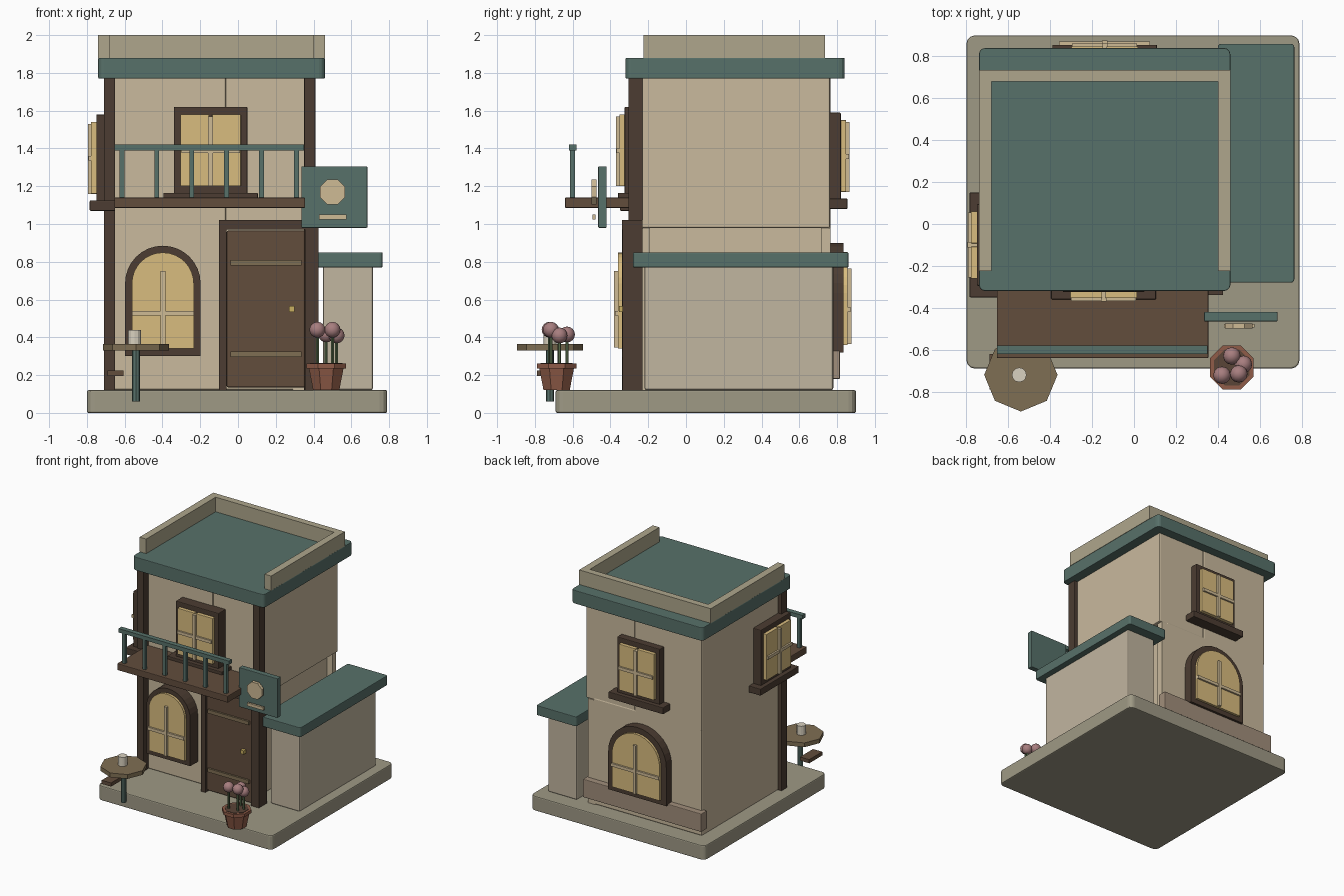
import bpy, bmesh
from math import pi, cos, sin, radians
from mathutils import Matrix, Vector

if "Cube" in bpy.data.objects:
    bpy.data.objects.remove(bpy.data.objects["Cube"])


def material(name, hexa):
    lin = [(int(hexa[i:i + 2], 16) / 255) ** 2.2 for i in (0, 2, 4)]
    m = bpy.data.materials.new(name)
    m.diffuse_color = (*lin, 1)
    m.use_nodes = True
    m.node_tree.nodes["Principled BSDF"].inputs["Base Color"].default_value = m.diffuse_color
    return m


WALL = material("plaster", "C8B89C")
ANNEX = material("pale_plaster", "C0B49E")
STONE = material("stone", "9D9884")
CAP = material("parapet_stone", "ADA58B")
LEDGE = material("ledge_stone", "A08D7A")
WOOD = material("wood", "624E3F")
DARK = material("dark_wood", "4D3F35")
GREEN = material("green_paint", "587069")
GLASS = material("warm_glass", "D8BB7E")
CREAM = material("cream", "CDB994")
TABLE = material("table_wood", "7E6E54")
CLAY = material("clay", "8F5D4A")
SOIL = material("soil", "5A463A")
STEM = material("stem", "55684A")
PETAL = material("petal", "A67D7E")
BRASS = material("brass", "C9AE62")
CUP = material("cup", "D8D0BE")


def finish(name, bm, mat, M=None, bevel=0):
    if M:
        bm.transform(M)
    bmesh.ops.recalc_face_normals(bm, faces=bm.faces)
    me = bpy.data.meshes.new(name)
    bm.to_mesh(me)
    bm.free()
    me.materials.append(mat)
    ob = bpy.data.objects.new(name, me)
    bpy.context.collection.objects.link(ob)
    if bevel:
        b = ob.modifiers.new("bevel", 'BEVEL')
        b.width, b.segments = bevel, 2
    return ob


def box(name, x, y, z, mat, bevel=0, M=None, round_corners=0):
    bm = bmesh.new()
    bmesh.ops.create_cube(bm, size=1)
    for v in bm.verts:
        v.co = Vector([a[0] if c < 0 else a[1] for a, c in zip((x, y, z), v.co)])
    if round_corners:
        vertical = [e for e in bm.edges if abs(e.verts[0].co.z - e.verts[1].co.z) > 1e-4]
        bmesh.ops.bevel(bm, geom=vertical, offset=round_corners, segments=3,
                        profile=0.5, affect='EDGES')
    return finish(name, bm, mat, M, bevel)


def cyl(name, x, y, z, r, mat, n=8, r2=None, turn=0):
    bm = bmesh.new()
    bmesh.ops.create_cone(bm, cap_ends=True, segments=n, radius1=r,
                          radius2=r if r2 is None else r2, depth=z[1] - z[0])
    return finish(name, bm, mat, Matrix.Translation((x, y, sum(z) / 2)) @ Matrix.Rotation(turn, 4, 'Z'))


def arch(name, w, z0, z1, y, mat, M):
    # upright arch slab, half width w
    bm = bmesh.new()
    pts = [(-w, z0), (w, z0)] + [(w * cos(pi * i / 16), z1 - w + w * sin(pi * i / 16)) for i in range(17)]
    f = bm.faces.new([bm.verts.new((px, y[1], pz)) for px, pz in pts])
    r = bmesh.ops.extrude_face_region(bm, geom=[f])
    for v in r["geom"]:
        if isinstance(v, bmesh.types.BMVert):
            v.co.y = y[0]
    return finish(name, bm, mat, M)


def facing(x, y, angle):
    # local frame: -y points out of the wall
    return Matrix.Translation((x, y, 0)) @ Matrix.Rotation(radians(angle), 4, 'Z')


def square_window(name, M, z):
    box(name + "_frame", (-.195, .195), (-.07, .03), (z, z + .48), DARK, .006, M)
    box(name + "_sill", (-.25, .25), (-.105, .03), (z - .03, z + .025), DARK, .005, M)
    for side, x in (("left", (-.16, -.008)), ("right", (.008, .16))):
        box(f"{name}_{side}_pane", x, (-.098, -.05), (z + .06, z + .44), GLASS, .003, M)
    box(name + "_upright_bar", (-.013, .013), (-.115, -.06), (z + .06, z + .43), CREAM, 0, M)
    box(name + "_cross_bar", (-.155, .155), (-.112, -.06), (z + .235, z + .26), CREAM, 0, M)


def arch_window(name, M, w, z0, z1):
    t = .036 * w / .2
    arch(name + "_frame", w, z0, z1, (-.085, .03), DARK, M)
    arch(name + "_pane", w - t, z0 + .04, z1 - t, (-.105, -.06), GLASS, M)
    box(name + "_upright_bar", (-.013, .013), (-.125, -.08), (z0 + .045, z1 - .135), CREAM, 0, M)
    box(name + "_cross_bar", (t - w, w - t), (-.12, -.08), (z0 + .215, z0 + .24), CREAM, 0, M)


# base and walls
box("base", (-.8, .79), (-.69, .9), (0, .12), STONE, .008, None, .04)
box("lower_wall", (-.68, .31), (-.24, .765), (.12, 1.0), WALL, .012)
box("lower_back_wall", (.29, .36), (.715, .765), (.12, .98), WALL)
box("lower_front_wall", (.29, .36), (-.24, -.19), (.12, .98), WALL)
box("upper_wall_left", (-.68, -.065), (-.24, .765), (.98, 1.78), WALL, .008)
box("upper_wall_right", (-.065, .38), (-.235, .762), (.98, 1.78), WALL, .008)
box("back_ledge", (-.71, .37), (.74, .815), (.18, .33), LEDGE, .005)

# side annex
box("annex_wall", (.45, .715), (-.22, .78), (.12, .78), ANNEX, .012)
box("annex_roof", (.40, .765), (-.28, .86), (.77, .85), GREEN, .005, None, .015)

# roof and parapet
box("roof_slab", (-.74, .46), (-.32, .84), (1.77, 1.88), GREEN, .005, None, .03)
for side, x in (("left", (-.74, -.68)), ("right", (.40, .46))):
    box(f"parapet_{side}", x, (-.225, .735), (1.88, 2), CAP)
box("parapet_back", (-.68, .40), (.68, .735), (1.88, 2), CAP)

# corner posts and door
box("post_left", (-.71, -.65), (-.305, -.23), (.12, 1.78), DARK, .004)
box("post_right", (.35, .41), (-.305, -.23), (.12, 1.78), DARK, .004)
box("door_jamb_left", (-.10, -.06), (-.34, -.23), (.12, 1.0), DARK)
box("door_jamb_right", (.355, .425), (-.335, -.23), (.12, .98), DARK)
box("door_lintel", (-.10, .425), (-.34, -.23), (.97, 1.02), DARK)
box("door", (-.06, .355), (-.325, -.23), (.135, .965), WOOD, .008)
for name, z in (("lower", .295), ("upper", .78)):
    box(f"door_strap_{name}", (-.04, .335), (-.34, -.31), (z, z + .03), TABLE)
box("door_knob", (.27, .30), (-.355, -.31), (.535, .565), BRASS)

# windows
arch_window("front_arch_window", facing(-.398, -.255, 0), .2, .30, .885)
square_window("front_window", facing(-.145, -.255, 0), 1.14)
arch_window("back_arch_window", facing(-.14, .75, 180), .265, .32, .90)
square_window("back_window", facing(-.14, .75, 180), 1.11)
square_window("left_window", facing(-.68, -.10, -90), 1.10)

# balcony
box("balcony_floor", (-.655, .355), (-.64, -.24), (1.085, 1.14), WOOD, .005)
box("balcony_rail", (-.655, .35), (-.62, -.58), (1.388, 1.42), GREEN)
for i in range(6):
    x = -.615 + .185 * i
    box(f"baluster_{i + 1}", (x - .013, x + .013), (-.613, -.587), (1.14, 1.39), GREEN)

# hanging sign
box("sign_board", (.335, .685), (-.465, -.42), (.98, 1.305), GREEN, .004)
bm = bmesh.new()
bmesh.ops.create_cone(bm, cap_ends=True, segments=8, radius1=.072, radius2=.072, depth=.025)
finish("sign_disc", bm, CREAM, Matrix.Translation((.5, -.487, 1.17)) @ Matrix.Rotation(pi / 2, 4, 'X')
       @ Matrix.Rotation(pi / 8, 4, 'Z'))
box("sign_bar", (.43, .575), (-.495, -.478), (1.025, 1.05), CREAM)

# cafe table
cyl("table_top", -.54, -.72, (.33, .365), .175, TABLE)
cyl("table_leg", -.54, -.72, (.06, .335), .021, GREEN)
cyl("cup", -.548, -.72, (.365, .44), .035, CUP, 12)
box("small_seat", (-.69, -.605), (-.79, -.62), (.195, .225), WOOD)

# flower pot
cyl("pot", .467, -.685, (.12, .24), .075, CLAY, 8, .10, pi / 8)
cyl("pot_rim", .467, -.685, (.235, .262), .113, CLAY, 8, None, pi / 8)
cyl("soil", .467, -.685, (.255, .265), .092, SOIL, 8, None, pi / 8)
for i, (x, y, z) in enumerate([(.42, -.722, .44), (.50, -.715, .44), (.522, -.67, .41), (.467, -.63, .415)]):
    cyl(f"stem_{i + 1}", x, y, (.26, z), .009, STEM, 6)
    bm = bmesh.new()
    bmesh.ops.create_uvsphere(bm, u_segments=12, v_segments=8, radius=.042)
    ob = finish(f"flower_{i + 1}", bm, PETAL, Matrix.Translation((x, y, z)))
    ob.data.shade_smooth()
